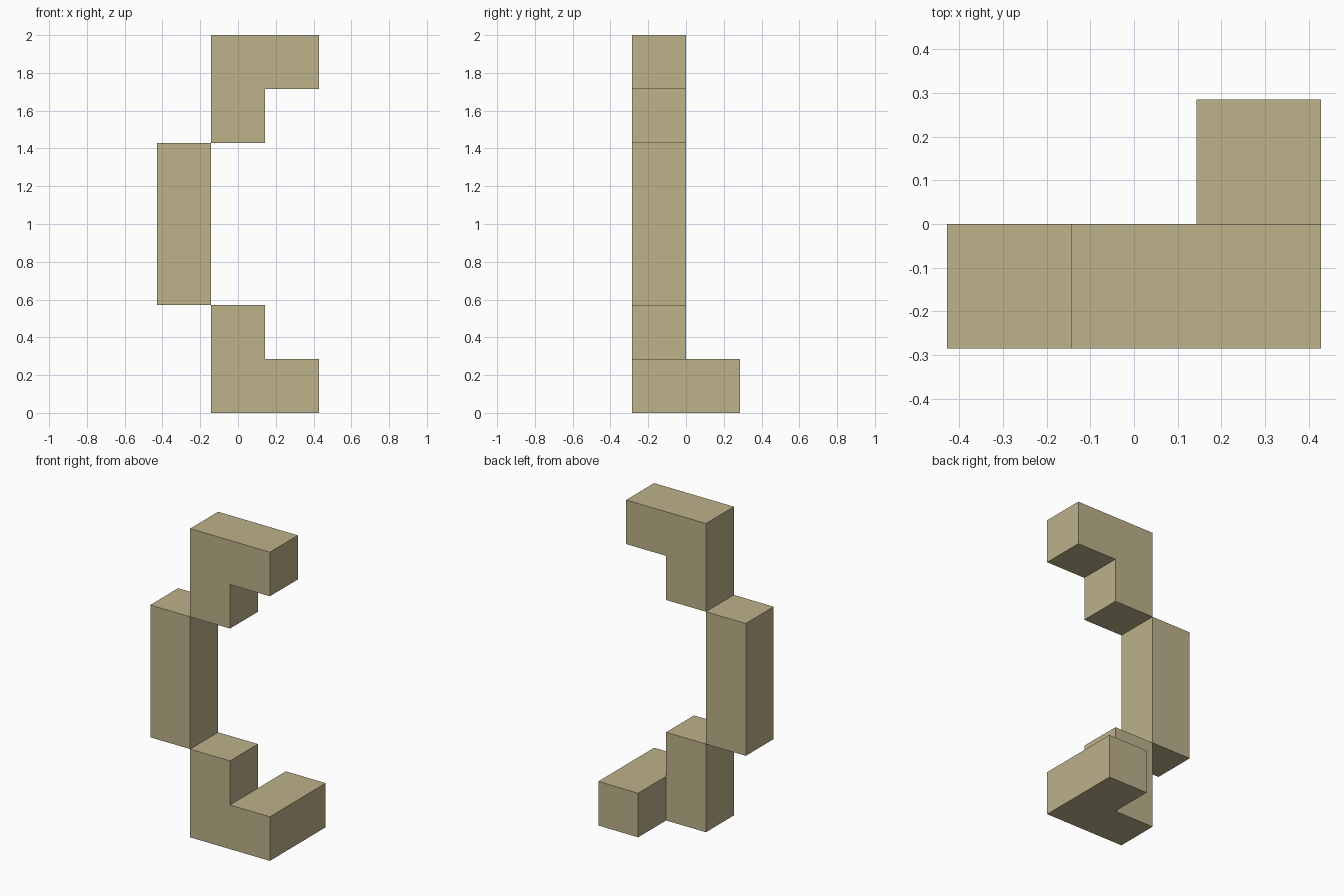
import bpy
import bmesh
from mathutils import Vector

cube = bpy.data.objects.get("Cube")
if cube:
    bpy.data.objects.remove(cube, do_unlink=True)

UNIT = 2 / 7  # the model is seven blocks tall

sand = bpy.data.materials.new("sand")
sand.use_nodes = True
colour = (0.51, 0.445, 0.258, 1)
sand.diffuse_color = colour
sand.node_tree.nodes["Principled BSDF"].inputs["Base Color"].default_value = colour


def block_solid(name, cells):
    """Join unit blocks into one clean solid: drop shared walls, merge flat faces."""
    bm = bmesh.new()
    for cell in cells:
        centre = Vector(cell) + Vector((0, -0.5, 0.5))
        cube_verts = bmesh.ops.create_cube(bm, size=1)["verts"]
        bmesh.ops.translate(bm, verts=cube_verts, vec=centre)
        walls = {f for v in cube_verts for f in v.link_faces}
        inner = []
        for f in walls:
            step = f.calc_center_median() - centre
            neighbour = tuple(round(a + 2 * b) for a, b in zip(cell, step))
            if neighbour in cells:
                inner.append(f)
        bmesh.ops.delete(bm, geom=inner, context='FACES')
    bmesh.ops.remove_doubles(bm, verts=bm.verts, dist=0.001)
    bmesh.ops.dissolve_limit(bm, angle_limit=0.05, verts=bm.verts, edges=bm.edges)
    bmesh.ops.recalc_face_normals(bm, faces=bm.faces)
    bmesh.ops.scale(bm, verts=bm.verts, vec=(UNIT, UNIT, UNIT))
    mesh = bpy.data.meshes.new(name)
    bm.to_mesh(mesh)
    bm.free()
    mesh.materials.append(sand)
    bpy.context.collection.objects.link(bpy.data.objects.new(name, mesh))


# Cells are (x, y, z) block positions; y = 0 is the front row
block_solid("foot_bracket", {(0, 0, 1), (0, 0, 0), (1, 0, 0), (1, 1, 0)})
block_solid("middle_post", {(-1, 0, z) for z in range(2, 5)})
block_solid("top_bracket", {(0, 0, 5), (0, 0, 6), (1, 0, 6)})
